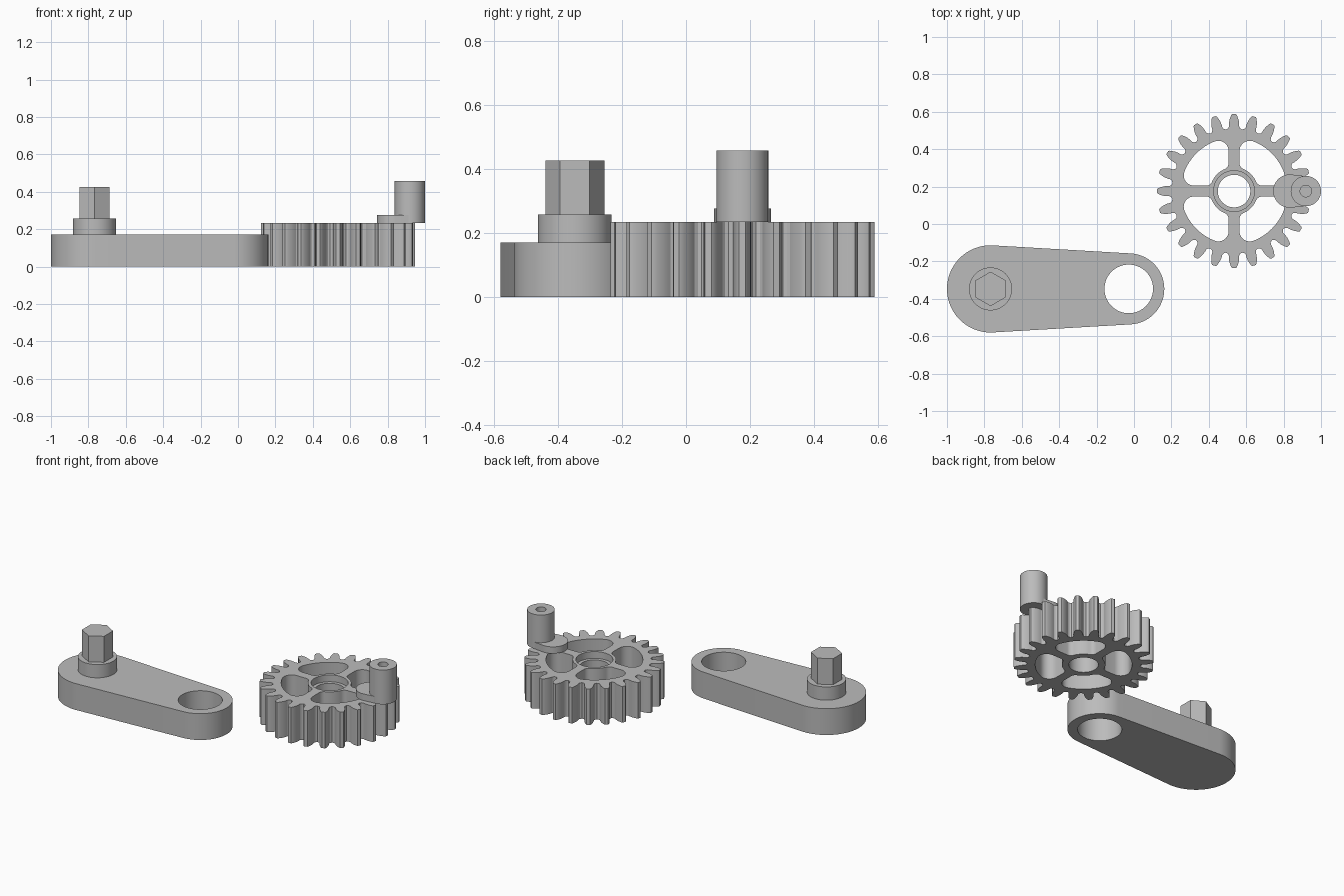
import bpy, bmesh, math
from math import sin, cos, pi, sqrt, atan2
from mathutils import Vector

if "Cube" in bpy.data.objects:
    bpy.data.objects.remove(bpy.data.objects["Cube"])

grey = bpy.data.materials.new("plain_grey")
grey.diffuse_color = (0.5, 0.5, 0.5, 1)
grey.use_nodes = True
grey.node_tree.nodes["Principled BSDF"].inputs["Base Color"].default_value = grey.diffuse_color


def finish(name, bm):
    bmesh.ops.remove_doubles(bm, verts=bm.verts, dist=1e-5)
    bmesh.ops.recalc_face_normals(bm, faces=bm.faces)
    me = bpy.data.meshes.new(name)
    bm.to_mesh(me)
    bm.free()
    me.materials.append(grey)
    ob = bpy.data.objects.new(name, me)
    bpy.context.scene.collection.objects.link(ob)
    return ob


def smooth(ob):
    bpy.ops.object.select_all(action='DESELECT')
    ob.select_set(True)
    bpy.context.view_layer.objects.active = ob
    bpy.ops.object.shade_smooth_by_angle(angle=math.radians(25))


def arc(cx, cy, r, a0, a1, n):
    return [(cx + r * cos(a0 + (a1 - a0) * i / n), cy + r * sin(a0 + (a1 - a0) * i / n))
            for i in range(n + 1)]


def circle(cx, cy, r, n=64):
    return arc(cx, cy, r, 0, 2 * pi, n)[:-1]


def hull2(x0, x1, y, r0, r1):
    """Outline of two circles joined by their common tangents."""
    t = math.acos((r0 - r1) / (x1 - x0))
    return arc(x0, y, r0, t, 2 * pi - t, 40) + arc(x1, y, r1, -t, t, 40)


def plate(name, loops, z0, z1):
    """Flat outline with holes, extruded from z0 to z1."""
    cu = bpy.data.curves.new(name, 'CURVE')
    cu.dimensions, cu.fill_mode, cu.extrude = '2D', 'BOTH', (z1 - z0) / 2
    for pts in loops:
        sp = cu.splines.new('POLY')
        sp.points.add(len(pts) - 1)
        for p, (x, y) in zip(sp.points, pts):
            p.co = (x, y, 0, 1)
        sp.use_cyclic_u = True
    tmp = bpy.data.objects.new(name + "_outline", cu)
    me = bpy.data.meshes.new_from_object(tmp)
    bm = bmesh.new()
    bm.from_mesh(me)
    bmesh.ops.translate(bm, verts=bm.verts, vec=(0, 0, (z0 + z1) / 2))
    bpy.data.objects.remove(tmp)
    bpy.data.curves.remove(cu)
    bpy.data.meshes.remove(me)
    return finish(name, bm)


def lathe(name, x, y, profile, n=48):
    """Turn an (r, z) profile round a vertical axis; first vertex points to +y."""
    bm = bmesh.new()
    vs = [bm.verts.new((0, r, z)) for r, z in profile]
    es = [bm.edges.new(e) for e in zip(vs, vs[1:])]
    bmesh.ops.spin(bm, geom=vs + es, cent=(0, 0, 0), axis=(0, 0, 1),
                   angle=2 * pi, steps=n, use_merge=True)
    bmesh.ops.translate(bm, verts=bm.verts, vec=(x, y, 0))
    return finish(name, bm)


# Crank arm with bored small end, collar and hexagonal drive
AX, AY = -0.767, -0.347
arm = plate("crank_arm", [hull2(AX, -0.028, AY, 0.233, 0.19),
                          circle(-0.028, AY, 0.13)], 0, 0.171)
collar = lathe("collar", AX, AY, [(0, 0.16), (0.115, 0.16), (0.115, 0.257), (0, 0.257)])
drive = lathe("hex_drive", AX, AY, [(0, 0.25), (0.092, 0.25), (0.092, 0.426), (0, 0.426)], 6)

# Gear outline: 24 rounded teeth
GX, GY, TEETH, TOP = 0.535, 0.176, 24, 0.234
half = [(0.335, 0.033), (0.345, 0.0275), (0.36, 0.0275), (0.378, 0.025),
        (0.394, 0.020), (0.406, 0.015), (0.412, 0.010)]
tooth = [(r, -w) for r, w in half] + [(r, w) for r, w in reversed(half)] 
outline = []
for k in range(TEETH):
    a = 2 * pi * k / TEETH
    for u, v in tooth:
        outline.append((GX + u * cos(a) - v * sin(a), GY + u * sin(a) + v * cos(a)))
    m = a + pi / TEETH
    outline.append((GX + 0.332 * cos(m), GY + 0.332 * sin(m)))


# Window between two spokes: concentric arcs with filleted corners
def window(turn, w=0.029, ri=0.128, ro=0.285, fi=0.035, fo=0.055):
    yo = sqrt((ro - fo) ** 2 - (w + fo) ** 2)
    yi = sqrt((ri + fi) ** 2 - (w + fi) ** 2)
    ao, ai = atan2(w + fo, yo), atan2(w + fi, yi)
    pts = arc(0, 0, ro, ao, pi / 2 - ao, 16)
    pts += arc(w + fo, yo, fo, pi / 2 - ao, pi, 10)[1:]
    pts += arc(w + fi, yi, fi, pi, 1.5 * pi - ai, 8)
    pts += arc(0, 0, ri, pi / 2 - ai, ai, 12)[1:]
    pts += arc(yi, w + fi, fi, pi + ai, 1.5 * pi, 8)[1:]
    pts += arc(yo, w + fo, fo, -pi / 2, ao, 10)[:-1]
    c, s = cos(turn), sin(turn)
    return [(GX + x * c - y * s, GY + x * s + y * c) for x, y in pts]


gear = plate("gear_wheel", [outline, circle(GX, GY, 0.087)]
             + [window(k * pi / 2) for k in range(4)], 0, TOP)

# Counterbore in the hub
cutter = lathe("hub_cutter", GX, GY, [(0, 0.19), (0.109, 0.19), (0.109, 0.3), (0, 0.3)], 64)
cutter.hide_render = True
mod = gear.modifiers.new("counterbore", 'BOOLEAN')
mod.operation, mod.solver, mod.object = 'DIFFERENCE', 'EXACT', cutter
bpy.context.view_layer.objects.active = gear
bpy.ops.object.modifier_apply(modifier=mod.name)
bpy.data.objects.remove(cutter)

# Raised lug and hollow handle post on the rim
lug = plate("post_lug", [hull2(0.833, 0.918, GY, 0.089, 0.079)], TOP, 0.277)
post = lathe("handle_post", 0.919, GY, [(0, TOP), (0.081, TOP), (0.081, 0.457),
                                       (0.031, 0.457), (0.031, 0.3), (0, 0.3)])

for ob in (arm, collar, gear, lug, post):
    smooth(ob)
